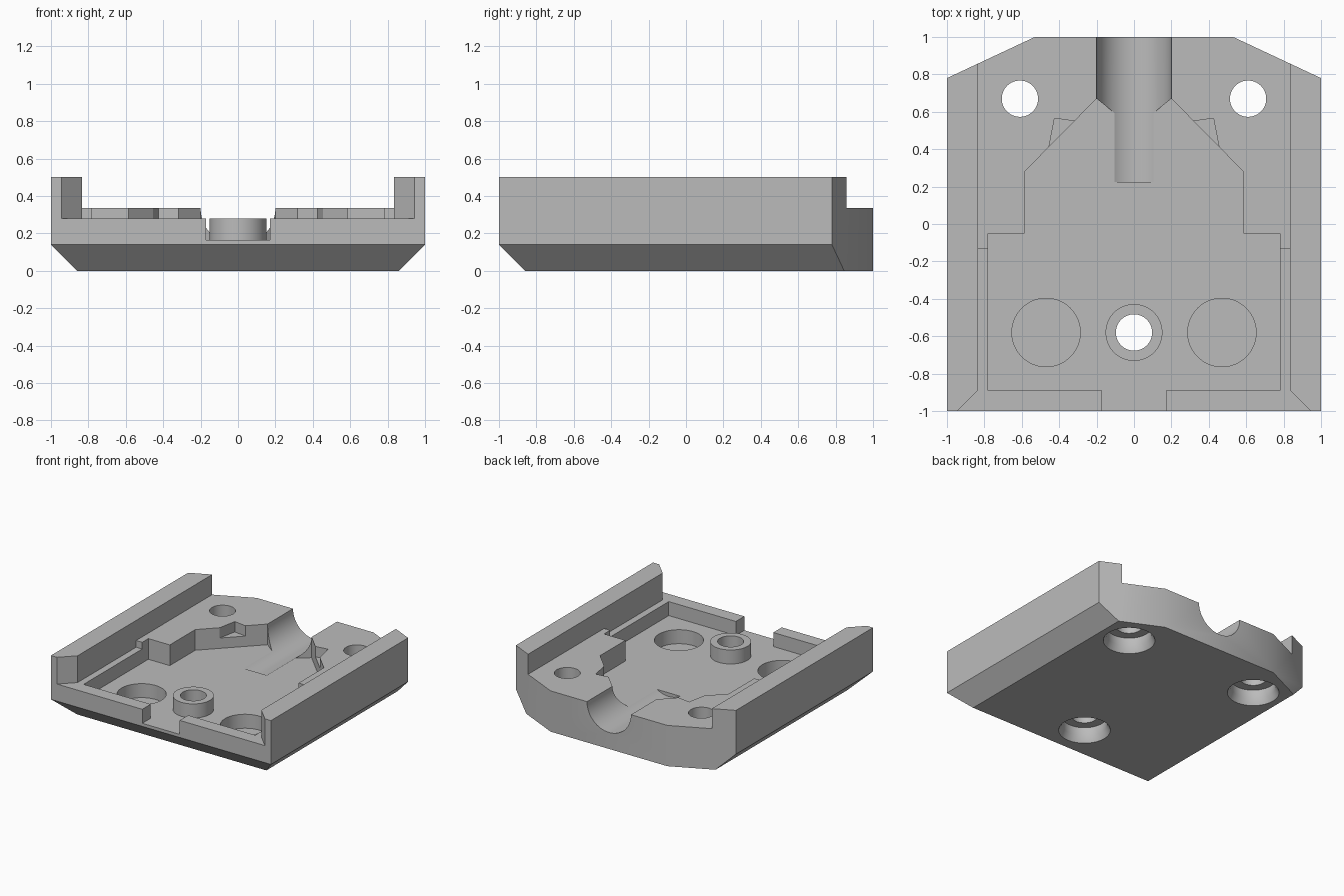
import bpy
import bmesh
from math import radians
from mathutils import Matrix, Vector

cube = bpy.data.objects.get("Cube")
if cube:
    bpy.data.objects.remove(cube, do_unlink=True)

grey = bpy.data.materials.new("plain_grey")
grey.use_nodes = True
colour = (0.5, 0.5, 0.5, 1)
grey.diffuse_color = colour
grey.node_tree.nodes["Principled BSDF"].inputs["Base Color"].default_value = colour

DECK, LEDGE, FLOOR = 0.335, 0.28, 0.165


def finish(name, bm):
    bmesh.ops.recalc_face_normals(bm, faces=bm.faces)
    mesh = bpy.data.meshes.new(name)
    bm.to_mesh(mesh)
    bm.free()
    mesh.materials.append(grey)
    obj = bpy.data.objects.new(name, mesh)
    bpy.context.collection.objects.link(obj)
    return obj


def prism_mesh(outline, z0, z1):
    bm = bmesh.new()
    face = bm.faces.new([bm.verts.new((x, y, z0)) for x, y in outline])
    top = bmesh.ops.extrude_face_region(bm, geom=[face])["geom"]
    verts = [v for v in top if isinstance(v, bmesh.types.BMVert)]
    bmesh.ops.translate(bm, verts=verts, vec=(0, 0, z1 - z0))
    return bm


def prism(name, outline, z0, z1):
    return finish(name, prism_mesh(outline, z0, z1))


def mirrored(half):
    """Close a right-hand outline with its mirror image."""
    return half + [(-x, y) for x, y in reversed(half)]


def cylinder(name, x, y, r, z0, z1, r_top=None):
    bm = bmesh.new()
    bmesh.ops.create_cone(bm, cap_ends=True, segments=64, radius1=r,
                          radius2=r if r_top is None else r_top, depth=z1 - z0,
                          matrix=Matrix.Translation((x, y, (z0 + z1) / 2)))
    return finish(name, bm)


def combine(cutter, operation="DIFFERENCE"):
    cutter.hide_render = True
    mod = plate.modifiers.new(cutter.name, "BOOLEAN")
    mod.operation, mod.solver, mod.object = operation, "EXACT", cutter
    bpy.ops.object.modifier_apply(modifier=mod.name)
    bpy.data.objects.remove(cutter, do_unlink=True)


# Solid block with sloped lower edges on the front and sides
bm = prism_mesh(mirrored([(1, -1), (1, 0.78), (0.53, 1)]), 0, 0.5)
for nx, ny in ((0, -1), (1, 0), (-1, 0)):
    cut = bmesh.ops.bisect_plane(
        bm, geom=bm.verts[:] + bm.edges[:] + bm.faces[:], clear_outer=True,
        plane_co=Vector((nx, ny, 0.14)), plane_no=Vector((nx, ny, -1)))
    edges = [e for e in cut["geom_cut"] if isinstance(e, bmesh.types.BMEdge)]
    bmesh.ops.contextual_create(bm, geom=edges)
plate = finish("base_plate", bm)
bpy.context.view_layer.objects.active = plate
plate.select_set(True)

# Space between the side rails, then the lower front ledge
flare = [(1.045, -1.1), (0.835, -0.89)]
combine(prism("deck_cut", mirrored(flare + [(0.835, 1.1)]), DECK, 0.7))
combine(prism("ledge_cut", mirrored(flare + [(0.835, -0.13)]), LEDGE, 0.6))

# Stepped central pocket with front slot
combine(prism("pocket_cut", mirrored([
    (0.17, -1.1), (0.17, -0.89), (0.78, -0.89), (0.78, -0.05), (0.585, -0.05),
    (0.585, 0.28), (0.2, 0.67), (0.1, 0.59)]), FLOOR, 0.6))

# Round cable channel at the rear
channel = cylinder("channel_cut", 0, 0, 0.2, -0.44, 0.44)
channel.data.transform(Matrix.Translation((0, 0.665, DECK)) @ Matrix.Rotation(radians(90), 4, "X"))
combine(channel)

# Small corner notches in the sloping pocket walls
for s in (1, -1):
    combine(prism("notch_cut", [(s * x, y) for x, y in (
        (0.3, 0.53), (0.315, 0.55), (0.425, 0.565), (0.455, 0.41), (0.4, 0.42))], 0.25, 0.6))

# Raised screw boss
combine(cylinder("boss", 0, -0.58, 0.152, 0.15, LEDGE), "UNION")

# Blind round recesses
for s in (1, -1):
    combine(cylinder("recess_cut", s * 0.47, -0.58, 0.183, 0.05, 0.4))

# Screw holes with flared head recesses underneath
for x, y in ((0, -0.58), (0.61, 0.67), (-0.61, 0.67)):
    combine(cylinder("screw_cut", x, y, 0.097, -0.1, 0.6))
    combine(cylinder("head_cut", x, y, 0.17, -0.1, 0.12))
    combine(cylinder("flare_cut", x, y, 0.205, -0.02, 0.05, 0.17))

bpy.ops.object.shade_smooth_by_angle(angle=radians(30))
